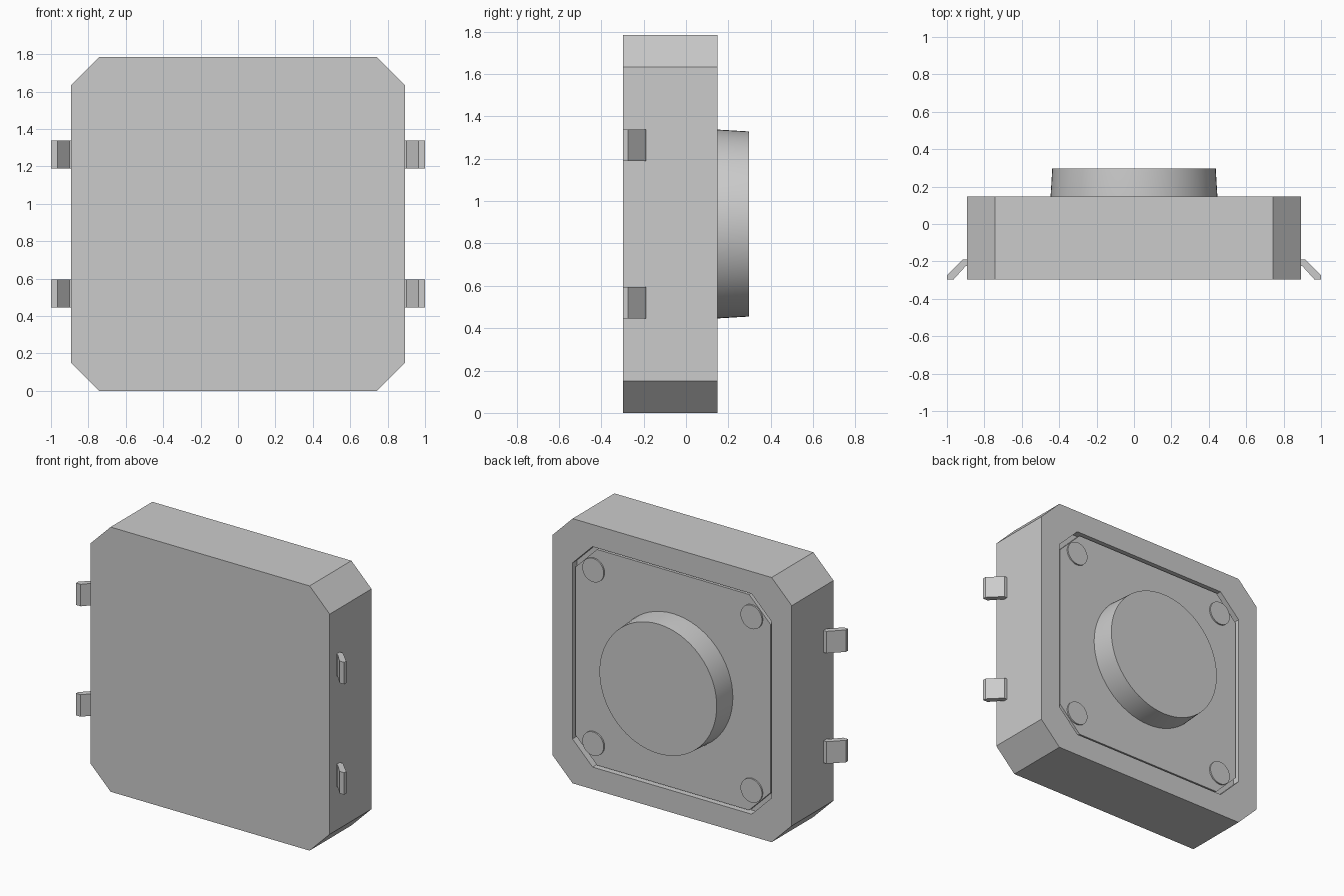
import bpy, bmesh, math
from mathutils import Vector

cube = bpy.data.objects.get("Cube")
if cube:
    bpy.data.objects.remove(cube, do_unlink=True)

MID = 0.892          # height of the centre
FRONT, BACK = -0.297, 0.148

gray = bpy.data.materials.new("light_gray")
gray.use_nodes = True
color = (0.6, 0.6, 0.6, 1)
gray.diffuse_color = color
gray.node_tree.nodes["Principled BSDF"].inputs["Base Color"].default_value = color


def loft(name, rings, smooth=False):
    """Join matching rings of points with quads and cap both ends."""
    bm = bmesh.new()
    loops = [[bm.verts.new(p) for p in ring] for ring in rings]
    for a, b in zip(loops, loops[1:]):
        for i in range(len(a)):
            j = (i + 1) % len(a)
            bm.faces.new((a[i], a[j], b[j], b[i]))
    bm.faces.new(loops[0])
    bm.faces.new(loops[-1])
    bmesh.ops.recalc_face_normals(bm, faces=bm.faces)
    mesh = bpy.data.meshes.new(name)
    bm.to_mesh(mesh)
    bm.free()
    mesh.materials.append(gray)
    obj = bpy.data.objects.new(name, mesh)
    bpy.context.collection.objects.link(obj)
    if smooth:
        bpy.ops.object.select_all(action='DESELECT')
        obj.select_set(True)
        bpy.context.view_layer.objects.active = obj
        bpy.ops.object.shade_smooth_by_angle(angle=math.radians(30))
    return obj


def octagon(half, cut, y):
    """Square with chamfered corners, standing at depth y."""
    k = half - cut
    pts = [(half, -k), (half, k), (k, half), (-k, half),
           (-half, k), (-half, -k), (-k, -half), (k, -half)]
    return [Vector((x, y, MID + z)) for x, z in pts]


def circle(radius, y, x=0, z=0, n=64):
    turns = [2 * math.pi * i / n for i in range(n)]
    return [Vector((x + radius * math.cos(t), y, MID + z + radius * math.sin(t)))
            for t in turns]


# Housing with a shallow pocket in the back
loft("housing", [octagon(MID, 0.15, FRONT), octagon(MID, 0.15, BACK),
                 octagon(0.743, 0.15, BACK), octagon(0.743, 0.15, BACK - 0.05)])

# Cover plate sitting in the pocket with a narrow gap around it
loft("cover_plate", [octagon(0.727, 0.16, BACK - 0.06),
                     octagon(0.727, 0.16, BACK - 0.01)])

# Slightly tapered push button
loft("button", [circle(0.446, BACK - 0.03), circle(0.446, BACK),
                circle(0.437, -FRONT)], smooth=True)

# Rivets and bent legs, mirrored left and right, upper and lower
leg_profile = [(0.86, -0.19), (0.915, -0.19), (1.0, -0.275), (1.0, FRONT),
               (0.965, FRONT), (0.9, -0.225), (0.86, -0.225)]
for side, sx in (("left", 1), ("right", -1)):
    for level, sz in (("upper", 1), ("lower", -1)):
        loft(f"rivet_{side}_{level}",
             [circle(0.08, y, sx * 0.59, sz * 0.585, 32)
              for y in (BACK - 0.03, BACK)], smooth=True)
        loft(f"leg_{side}_{level}",
             [[Vector((sx * x, y, MID + sz * h)) for x, y in leg_profile]
              for h in (0.298, 0.446)])
